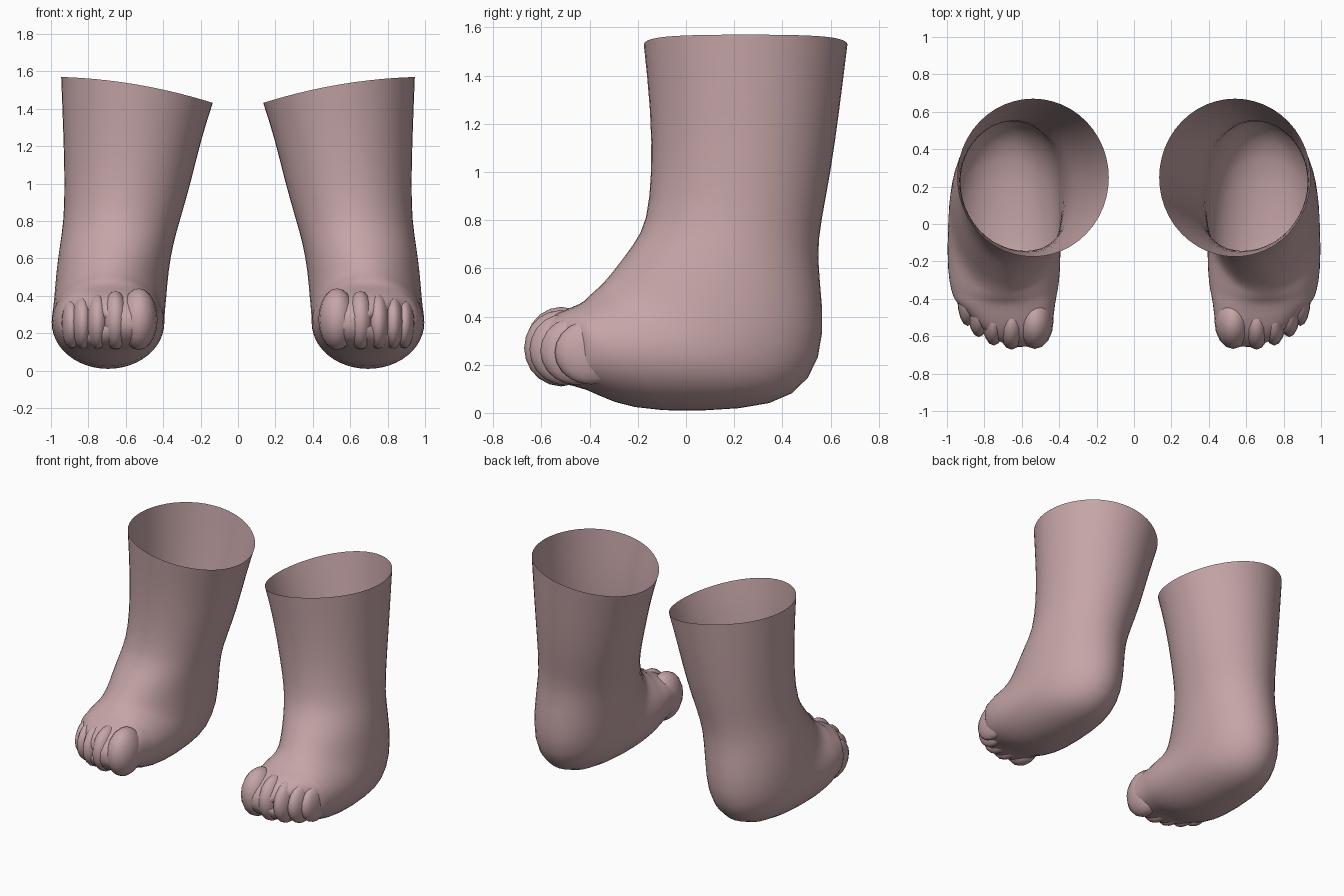
import bpy, bmesh
from math import sin, cos, pi, copysign
from mathutils import Vector

cube = bpy.data.objects.get("Cube")
if cube:
    bpy.data.objects.remove(cube)

skin = bpy.data.materials.new("dusty pink skin")
skin.use_nodes = True
colour = (0.56, 0.375, 0.385, 1)
skin.diffuse_color = colour
skin.node_tree.nodes["Principled BSDF"].inputs["Base Color"].default_value = colour

SEGMENTS = 24

# Cross-sections from cuff to toe tip:
# front/top point (y, z), back/bottom point (y, z), inner x, outer x
RINGS = [
    (-.18, 1.53, .675, 1.53, .13, .95),
    (-.15, 1.25, .64, 1.25, .19, .937),
    (-.145, 1, .605, 1, .25, .93),
    (-.165, .79, .565, .8, .31, .935),
    (-.22, .7, .545, .65, .345, .955),
    (-.29, .61, .575, .44, .37, .975),
    (-.33, .56, .57, .22, .38, .985),
    (-.36, .53, .46, .06, .39, .995),
    (-.375, .515, .25, .01, .39, 1),
    (-.39, .5, -.12, 0, .39, 1),
    (-.41, .48, -.31, .04, .405, .98),
    (-.43, .455, -.41, .1, .42, .96),
    (-.53, .42, -.52, .12, .43, .94),
    (-.61, .37, -.61, .15, .45, .88),
    (-.65, .31, -.65, .21, .5, .8),
]


def finish(name, bm):
    """Turn a bmesh into a smooth skin-coloured object."""
    bmesh.ops.recalc_face_normals(bm, faces=bm.faces)
    mesh = bpy.data.meshes.new(name)
    bm.to_mesh(mesh)
    bm.free()
    mesh.materials.append(skin)
    mesh.shade_smooth()
    obj = bpy.data.objects.new(name, mesh)
    bpy.context.collection.objects.link(obj)
    return obj


def ring_points(index, ring, side):
    front_y, front_z, back_y, back_z, inner, outer = ring
    front, back = Vector((0, front_y, front_z)), Vector((0, back_y, back_z))
    centre, half = (front + back) / 2, (front - back) / 2
    boxy = 0.8 if front_y < -.42 else 1
    for i in range(SEGMENTS):
        angle = 2 * pi * i / SEGMENTS
        c, s = cos(angle), sin(angle)
        across = copysign(abs(c) ** boxy, c)
        along = copysign(abs(s) ** boxy, s)
        point = centre + half * along
        point.x = side * ((inner + outer) / 2 + (outer - inner) / 2 * across)
        if index == 0:                      # cuff slopes down to the inside
            point.z += .07 * c - .03 * c * c
        if boxy < 1 and c > 0:              # toe line sweeps back outside
            point.y += .12 * c * c * min(1, (-.42 - front_y) * 8)
        yield point


def build_foot(side, label):
    # Open leg and foot shell
    bm = bmesh.new()
    loops = [[bm.verts.new(p) for p in ring_points(n, r, side)]
             for n, r in enumerate(RINGS)]
    for a, b in zip(loops, loops[1:]):
        for i in range(SEGMENTS):
            j = (i + 1) % SEGMENTS
            bm.faces.new((a[i], a[j], b[j], b[i]))
    tip = bm.verts.new((side * .64, -.665, .26))
    for i in range(SEGMENTS):
        bm.faces.new((loops[-1][i], loops[-1][(i + 1) % SEGMENTS], tip))
    foot = finish(label + "_foot", bm)
    foot.modifiers.new("smooth", 'SUBSURF').levels = 1
    foot.modifiers["smooth"].render_levels = 1

    # Five soft toes: x, radius, tip y
    toes = [(.53, .1, -.668), (.655, .075, -.672), (.75, .065, -.65),
            (.83, .06, -.605), (.89, .055, -.545)]
    for n, (x, radius, tip_y) in enumerate(toes):
        bm = bmesh.new()
        bmesh.ops.create_uvsphere(bm, u_segments=16, v_segments=10, radius=1)
        for v in bm.verts:
            v.co = Vector((side * (x + radius * v.co.x),
                           tip_y + .15 + .15 * v.co.y,
                           .275 - .006 * n + (.165 - .008 * n) * v.co.z))
        finish(f"{label}_toe_{n + 1}", bm)


build_foot(1, "left")
build_foot(-1, "right")
